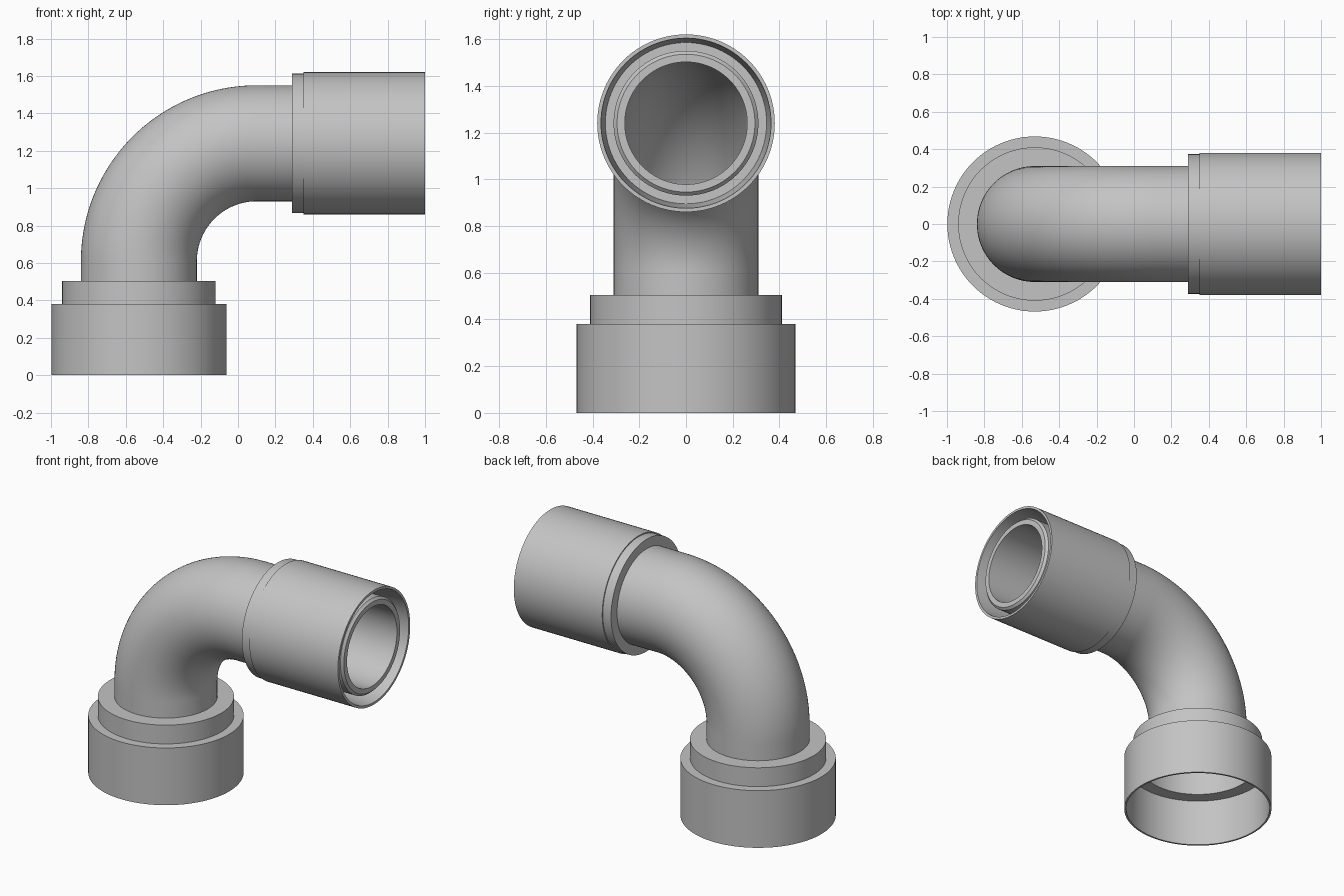
import bpy, bmesh, math
from mathutils import Vector

if "Cube" in bpy.data.objects:
    bpy.data.objects.remove(bpy.data.objects["Cube"])

SIDES = 96
CX, CZ = -0.53, 1.24          # vertical axis x, horizontal axis z
BEND = 0.63                   # bend radius of the pipe centre line
BX, BZ = CX + BEND, CZ - BEND # bend centre

grey = bpy.data.materials.new("light grey plastic")
grey.diffuse_color = (0.55, 0.55, 0.55, 1)
grey.use_nodes = True
grey.node_tree.nodes["Principled BSDF"].inputs["Base Color"].default_value = grey.diffuse_color


def ring_body(name, stations):
    """Closed surface through rings (x, z, tilt, radius), last joins first."""
    bm = bmesh.new()
    rings = []
    for x, z, tilt, r in stations:
        n = Vector((-math.cos(tilt), 0, math.sin(tilt)))
        c = Vector((x, 0, z))
        rings.append([bm.verts.new(c + r * (math.cos(t) * n + math.sin(t) * Vector((0, 1, 0))))
                      for t in (2 * math.pi * i / SIDES for i in range(SIDES))])
    for k, a in enumerate(rings):
        b = rings[(k + 1) % len(rings)]
        for i in range(SIDES):
            j = (i + 1) % SIDES
            bm.faces.new((a[i], a[j], b[j], b[i]))
    bmesh.ops.recalc_face_normals(bm, faces=bm.faces)
    me = bpy.data.meshes.new(name)
    bm.to_mesh(me)
    bm.free()
    me.materials.append(grey)
    ob = bpy.data.objects.new(name, me)
    bpy.context.collection.objects.link(ob)
    bpy.ops.object.select_all(action='DESELECT')
    ob.select_set(True)
    bpy.context.view_layer.objects.active = ob
    bpy.ops.object.shade_smooth_by_angle(angle=math.radians(30))
    return ob


def upright(profile):
    return [(CX, z, 0, r) for r, z in profile]


def sideways(profile):
    return [(x, CZ, math.pi / 2, r) for r, x in profile]


# Stepped socket collar at the bottom, open below
ring_body("bottom_collar", upright([
    (0.468, 0), (0.468, 0.38), (0.41, 0.38), (0.41, 0.505), (0.305, 0.505),
    (0.305, 0.48), (0.37, 0.48), (0.37, 0.32), (0.456, 0.32), (0.456, 0)]))


# Hollow bent pipe: outer skin forward, bore back
def bend(r, steps=40):
    return [(BX - BEND * math.cos(a), BZ + BEND * math.sin(a), a, r)
            for a in (math.pi / 2 * i / steps for i in range(steps + 1))]


ring_body("elbow_pipe",
          upright([(0.31, 0.47)]) + bend(0.31)
          + sideways([(0.31, 0.97), (0.295, 0.985), (0.262, 0.985)])
          + bend(0.262)[::-1] + upright([(0.262, 0.47)]))

# Outer sleeve around the horizontal end, with an annular groove
ring_body("end_sleeve", sideways([
    (0.305, 0.29), (0.373, 0.29), (0.373, 0.35), (0.38, 0.35), (0.38, 1.0),
    (0.364, 1.0), (0.345, 0.75), (0.305, 0.75)]))
